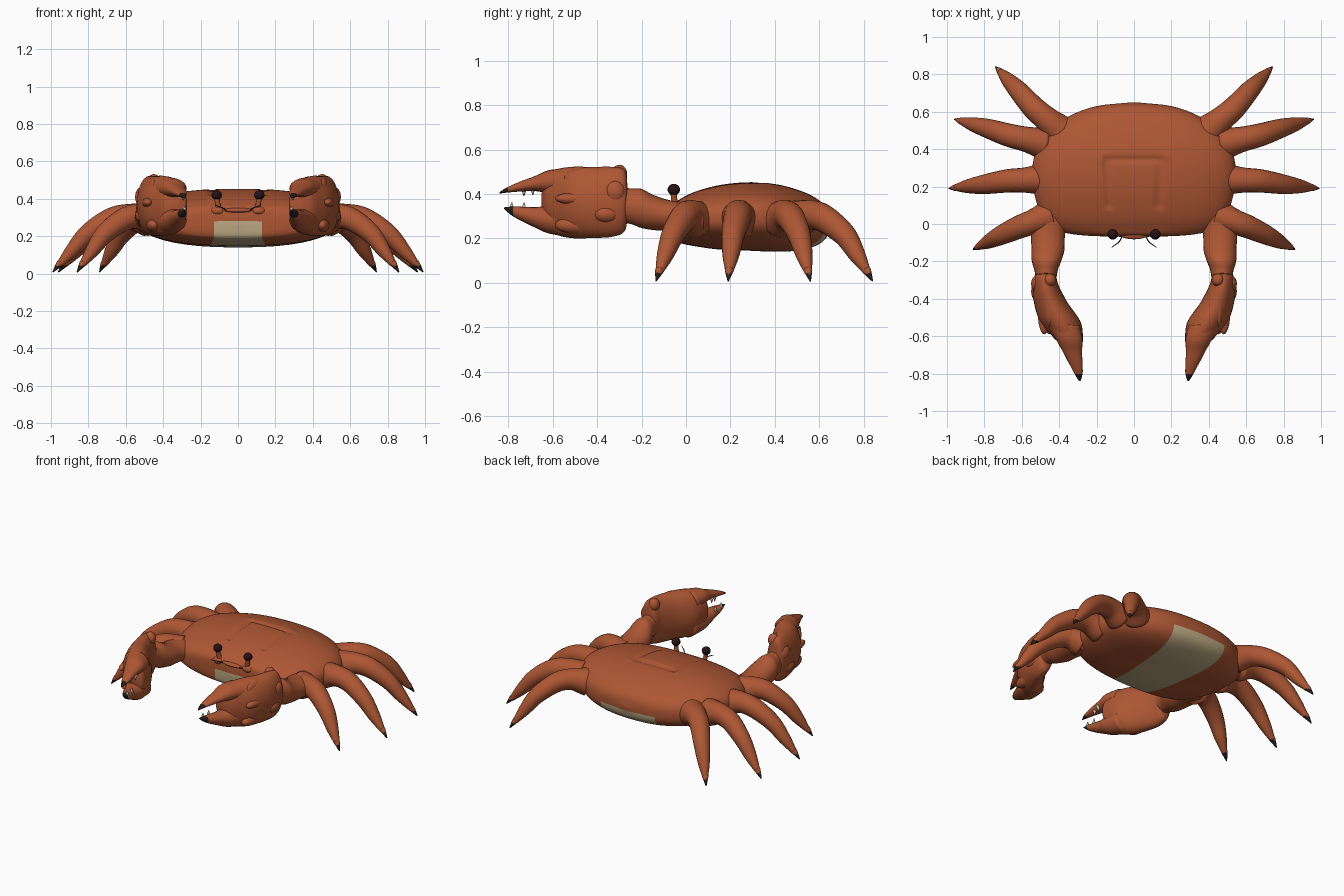
import bpy, bmesh, math
from mathutils import Vector, Matrix

cube = bpy.data.objects.get("Cube")
if cube:
    bpy.data.objects.remove(cube, do_unlink=True)


def material(name, rgb):
    m = bpy.data.materials.new(name)
    m.use_nodes = True
    m.diffuse_color = (*rgb, 1)
    bsdf = m.node_tree.nodes["Principled BSDF"]
    bsdf.inputs["Base Color"].default_value = (*rgb, 1)
    bsdf.inputs["Roughness"].default_value = 0.7
    return m


SHELL = material("shell_rust", (0.42, 0.095, 0.034))
CREAM = material("belly_cream", (0.52, 0.41, 0.23))
EYE = material("eye_dark", (0.02, 0.006, 0.008))
TIP = material("tip_black", (0.02, 0.012, 0.01))
TOOTH = material("tooth_bone", (0.58, 0.5, 0.36))


def spline(points, steps):
    """Catmull-Rom through tuples of any length."""
    p = [Vector(q) for q in points]
    p = [p[0] * 2 - p[1]] + p + [p[-1] * 2 - p[-2]]
    out = []
    for i in range(1, len(p) - 2):
        a, b, c, d = p[i - 1:i + 3]
        for k in range(steps):
            t = k / steps
            out.append(0.5 * (2 * b + (c - a) * t + (2 * a - 5 * b + 4 * c - d) * t * t
                              + (3 * b - a - 3 * c + d) * t ** 3))
    return out + [p[-2]]


def finish(name, bm, mats, mirror=True):
    bmesh.ops.recalc_face_normals(bm, faces=bm.faces)
    for f in bm.faces:
        f.smooth = True
    me = bpy.data.meshes.new(name)
    bm.to_mesh(me)
    bm.free()
    for m in mats:
        me.materials.append(m)
    ob = bpy.data.objects.new(name, me)
    bpy.context.collection.objects.link(ob)
    if mirror:
        mod = ob.modifiers.new("Mirror", "MIRROR")
        mod.use_mirror_merge = False
    return ob


def skin(bm, rings):
    """Bridge rings of coordinates and close both ends."""
    loops = [[bm.verts.new(c) for c in r] for r in rings]
    n = len(loops[0])
    for a, b in zip(loops, loops[1:]):
        for i in range(n):
            j = (i + 1) % n
            bm.faces.new((a[i], a[j], b[j], b[i]))
    bm.faces.new(loops[0])
    bm.faces.new(loops[-1])


def tube(name, points, mats, tip_test=None, upright=False, sides=20, steps=6):
    """Points are x, y, z, half width, half height."""
    path = spline(points, steps)
    rings = []
    for i, q in enumerate(path):
        c = q.to_3d() if len(q) == 3 else Vector(q[:3])
        if upright:
            side, up = Vector((1, 0, 0)), Vector((0, 0, 1))
        else:
            t = Vector(path[min(i + 1, len(path) - 1)][:3]) - Vector(path[max(i - 1, 0)][:3])
            side = t.cross(Vector((0, 0, 1))).normalized()
            up = side.cross(t).normalized()
        rings.append([c + side * max(q[3], 0.002) * math.cos(a) + up * max(q[4], 0.002) * math.sin(a)
                      for a in (math.tau * k / sides for k in range(sides))])
    bm = bmesh.new()
    skin(bm, rings)
    if tip_test:
        for f in bm.faces:
            f.material_index = int(tip_test(f.calc_center_median()))
    return finish(name, bm, mats)


def ball(name, loc, size, mat, mirror=True):
    bm = bmesh.new()
    bmesh.ops.create_uvsphere(bm, u_segments=20, v_segments=12, radius=1,
                              matrix=Matrix.LocRotScale(Vector(loc), None, Vector(size)))
    return finish(name, bm, [mat], mirror)


# Body: lofted rounded sections (y, half width, bottom, top)
stations = [(-.07, .02, .26, .30), (-.06, .28, .20, .35), (-.03, .42, .18, .375),
            (.04, .49, .165, .41), (.15, .53, .15, .44), (.28, .545, .145, .453),
            (.40, .52, .14, .445), (.50, .45, .145, .42), (.58, .34, .165, .385),
            (.63, .20, .20, .34), (.65, .02, .255, .28)]


def power(v, e):
    return math.copysign(abs(v) ** e, v)


def bell(v, width):
    return math.exp(-(v / width) ** 2)


def groove(x, y):
    """Back seams: a cross line and two lengthwise lines."""
    ax = abs(x)
    depth = 0
    if ax < .17:
        depth = max(depth, bell(y - .345, .013))
    if .08 < y < .35:
        depth = max(depth, bell(ax - .135 - .04 * (y - .1), .014))
    return .014 * depth - .008 * bell(ax - .17, .02) * bell(y - .36, .02)


bm = bmesh.new()
rings = []
for y, w, zb, zt in spline(stations, 8):
    ring = []
    for k in range(192):
        a = math.tau * k / 192
        x = w * power(math.cos(a), .85)
        z = (zb + zt) / 2 + (zt - zb) / 2 * power(math.sin(a), .8)
        if math.sin(a) > 0:
            z -= groove(x, y)
        ring.append((x, y, z))
    rings.append(ring)
skin(bm, rings)
# Belly patch: cut its border, then colour what lies inside
cuts = [(Vector((0, 0, .277)), Vector((0, .04, 1)))]
cuts += [(Vector((s * .135, 0, 0)), Vector((s, -.11, 0))) for s in (1, -1)]
for co, no in cuts:
    bmesh.ops.bisect_plane(bm, geom=bm.verts[:] + bm.edges[:] + bm.faces[:],
                           plane_co=co, plane_no=no)
for f in bm.faces:
    c = f.calc_center_median()
    f.material_index = int(all((c - co).dot(no) < 0 for co, no in cuts))
finish("body", bm, [SHELL, CREAM], mirror=False)

# Walking legs: plan points from root to tip
plans = {
    "rear_leg": [(.40, .50), (.54, .625), (.62, .715), (.74, .84)],
    "mid_rear_leg": [(.48, .43), (.67, .475), (.78, .51), (.96, .56)],
    "mid_front_leg": [(.48, .24), (.68, .23), (.80, .212), (.99, .19)],
    "front_leg": [(.46, .04), (.61, -.015), (.71, -.06), (.86, -.135)],
}
for name, plan in plans.items():
    A, B, C, D = (Vector(p) for p in plan)
    rows = [(A, .285, .088), (A.lerp(B, .5), .305, .068), (B, .288, .062), (C, .215, .052),
            (C.lerp(D, .45), .125, .038), (C.lerp(D, .75), .062, .021),
            (C.lerp(D, .82), .05, .018), (D, .008, .003)]
    tube(name, [(p.x, p.y, z, r, r) for p, z, r in rows], [SHELL, TIP],
         tip_test=lambda c: c.z < .042)

# Claw arms
tube("claw_arm", [(.45, .08, .29, .11, .07), (.46, -.05, .30, .092, .068),
                  (.46, -.14, .315, .088, .078), (.468, -.20, .335, .078, .088),
                  (.47, -.25, .345, .062, .08), (.47, -.33, .36, .05, .08)],
     [SHELL], upright=True)
tube("claw_palm", [(.47, -.262, .37, .02, .05), (.475, -.275, .37, .055, .135),
                   (.472, -.33, .365, .07, .157), (.445, -.42, .362, .09, .16),
                   (.395, -.52, .362, .108, .16), (.355, -.60, .365, .082, .14),
                   (.337, -.635, .37, .06, .09), (.33, -.65, .375, .02, .03)],
     [SHELL], upright=True, sides=28)
tube("upper_pincer", [(.375, -.54, .45, .085, .065), (.345, -.62, .455, .07, .052),
                      (.33, -.68, .447, .052, .034), (.31, -.75, .433, .035, .022),
                      (.295, -.81, .417, .018, .011), (.29, -.84, .405, .004, .003)],
     [SHELL, TIP], tip_test=lambda c: c.y < -.80, upright=True)
tube("lower_pincer", [(.375, -.52, .28, .085, .075), (.345, -.62, .285, .07, .062),
                      (.33, -.68, .295, .052, .046), (.31, -.75, .313, .035, .03),
                      (.295, -.79, .325, .02, .018), (.285, -.82, .337, .004, .003)],
     [SHELL, TIP], tip_test=lambda c: c.y < -.78, upright=True)

# Claw knuckles and ridges
for i, (loc, size) in enumerate([((.45, -.30, .49), (.035, .035, .042)),
                                 ((.52, -.32, .41), (.03, .045, .05)),
                                 ((.51, -.36, .31), (.04, .06, .04)),
                                 ((.45, -.42, .47), (.035, .13, .05)),
                                 ((.48, -.47, .38), (.035, .12, .03)),
                                 ((.45, -.49, .26), (.04, .1, .04))]):
    ball(f"claw_knuckle_{i + 1}", loc, size, SHELL)

# Pincer teeth
teeth = [((.295, -.73, .41), -1), ((.29, -.69, .415), -1), ((.285, -.785, .342), 1), ((.29, -.73, .342), 1)]
for i, (loc, way) in enumerate(teeth):
    bm = bmesh.new()
    bmesh.ops.create_cone(bm, cap_ends=True, segments=10, radius1=.014, radius2=.002, depth=.04,
                          matrix=Matrix.Translation(loc) @ Matrix.Rotation(0 if way > 0 else math.pi, 4, "X"))
    finish(f"pincer_tooth_{i + 1}", bm, [TOOTH])

# Eyes, brow and feelers
ball("eye_socket", (.11, -.045, .335), (.04, .03, .025), SHELL)
tube("eye_stalk", [(.10, -.04, .33, .022, .022), (.108, -.052, .37, .014, .014),
                   (.114, -.055, .41, .016, .016)], [SHELL])
ball("eyeball", (.114, -.055, .42), (.028, .028, .026), EYE)
ball("brow", (0, -.05, .338), (.085, .032, .014), SHELL, mirror=False)
tube("feeler", [(.06, -.06, .335, .003, .003), (.08, -.095, .35, .003, .003),
                (.12, -.125, .365, .002, .002)], [TIP], sides=6)
